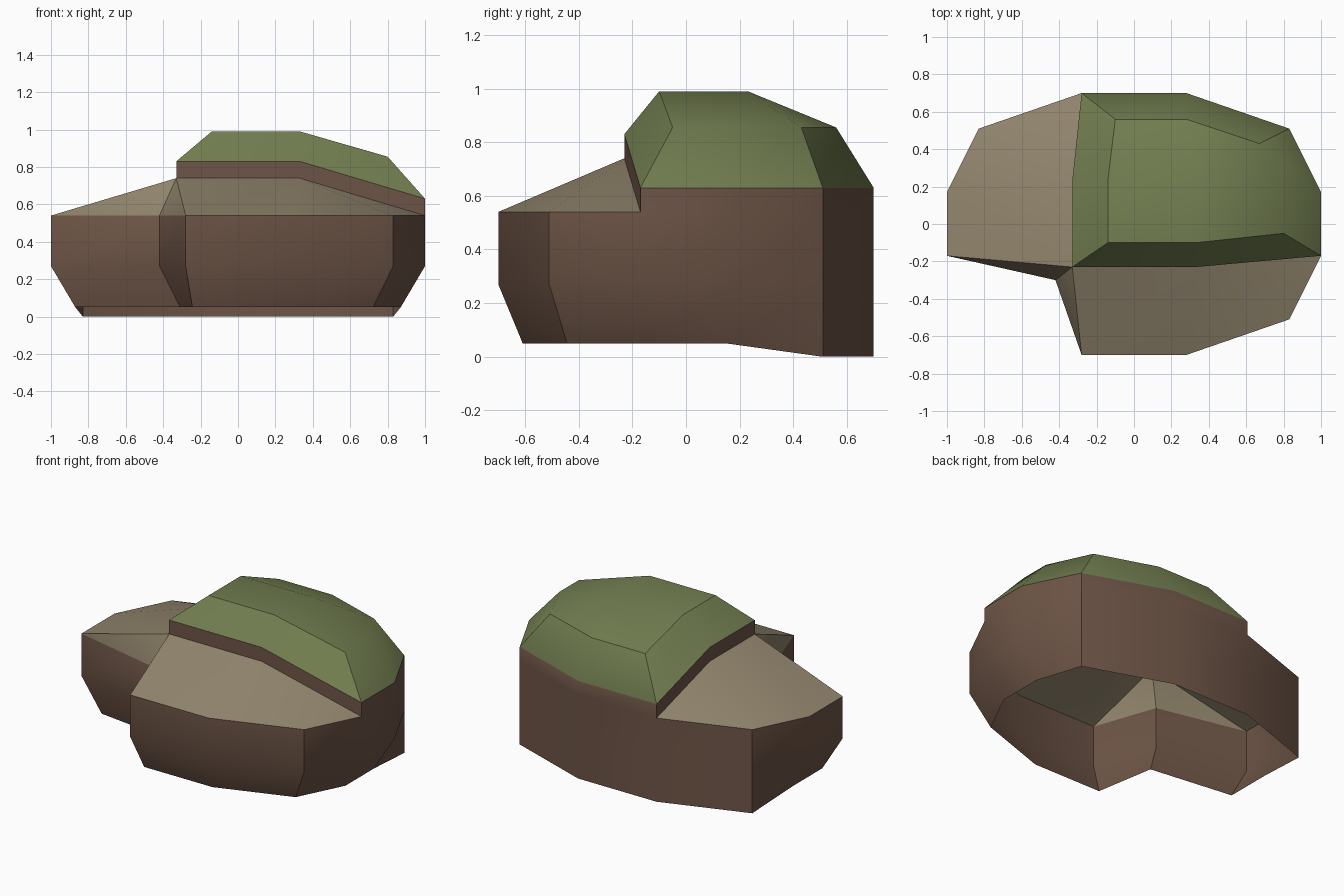
import bpy
import bmesh
import math

cube = bpy.data.objects.get("Cube")
if cube:
    bpy.data.objects.remove(cube, do_unlink=True)


def make_material(name, rgb):
    mat = bpy.data.materials.new(name)
    mat.use_nodes = True
    mat.diffuse_color = (*rgb, 1)
    mat.node_tree.nodes["Principled BSDF"].inputs["Base Color"].default_value = (*rgb, 1)
    return mat


materials = [
    make_material("brown_rock", (0.155, 0.09, 0.062)),
    make_material("tan_earth", (0.28, 0.23, 0.15)),
    make_material("moss_green", (0.168, 0.208, 0.08)),
]
ROCK, EARTH, MOSS = range(3)
LEDGE, STEP = 0.54, 0.09

bm = bmesh.new()
verts = {}


def vert(p):
    """Return one shared vertex per position."""
    key = tuple(round(c, 4) for c in p)
    if key not in verts:
        verts[key] = bm.verts.new(key)
    return verts[key]


def face(points, mat):
    corners = list(dict.fromkeys(vert(p) for p in points))
    if len(corners) > 2:
        bm.faces.new(corners).material_index = mat


def strip(lower, upper, mat, closed=False):
    """Join two rows of points; repeated points collapse to triangles."""
    n = len(lower)
    for i in range(n if closed else n - 1):
        j = (i + 1) % n
        face([lower[i], lower[j], upper[j], upper[i]], mat)


def at(points, z):
    return [(p[0], p[1], z) for p in points]


def raised(points):
    return [(x, y, z + STEP) for x, y, z in points]


# Plan outline, anticlockwise from the back, with the notch at front right
rim = [(-.28, .70), (-.83, .51), (-1, .17), (-1, -.17), (-.42, -.30), (-.28, -.70),
       (.28, -.70), (.83, -.51), (1, -.17), (1, .17), (.83, .51), (.28, .70)]

# Open-bottomed rock wall: straight at the back, undercut elsewhere
foot = [(x, y, 0) if y > 0.5 else (x * .87, y * .87, .05) for x, y in rim]
foot[4] = (-.31, -.22, .05)
middle, ledge = at(rim, .27), at(rim, LEDGE)
strip(foot, middle, ROCK, closed=True)
strip(middle, ledge, ROCK, closed=True)
back = ledge[8:] + ledge[:1]
strip(back, raised(back), ROCK)

# Sloping earth ledges around the two arms
left, inner, front = (-.33, .23, .74), (-.33, -.23, .74), (.33, -.23, .74)
crest = [ledge[0], left, inner, front, ledge[8]]
strip(ledge[:9], [ledge[0], left, left, inner, inner, inner, front, front, ledge[8]], EARTH)

# Low rock riser under the mossy cap
strip(crest, raised(crest), ROCK)

# Mossy cap: bevelled lip and faceted crown
lip = raised(crest + ledge[9:])
shoulder = [(-.10, .56, .855), (-.14, .23, .99), (-.14, -.10, .99), (.33, -.10, .99),
            (.80, -.05, .855), (.80, .15, .855), (.67, .43, .855), (.28, .56, .855)]
strip(lip, shoulder, MOSS, closed=True)
peak = (.33, .23, .99)
for ids in ((1, 2, 3), (3, 4, 5), (5, 6), (6, 7), (7, 0, 1)):
    face([peak] + [shoulder[i] for i in ids], MOSS)

mesh = bpy.data.meshes.new("cliff_corner")
bm.to_mesh(mesh)
bm.free()
for mat in materials:
    mesh.materials.append(mat)
cliff = bpy.data.objects.new("cliff_corner", mesh)
bpy.context.collection.objects.link(cliff)

bpy.ops.object.select_all(action="DESELECT")
cliff.select_set(True)
bpy.context.view_layer.objects.active = cliff
bpy.ops.object.shade_smooth_by_angle(angle=math.radians(35))
